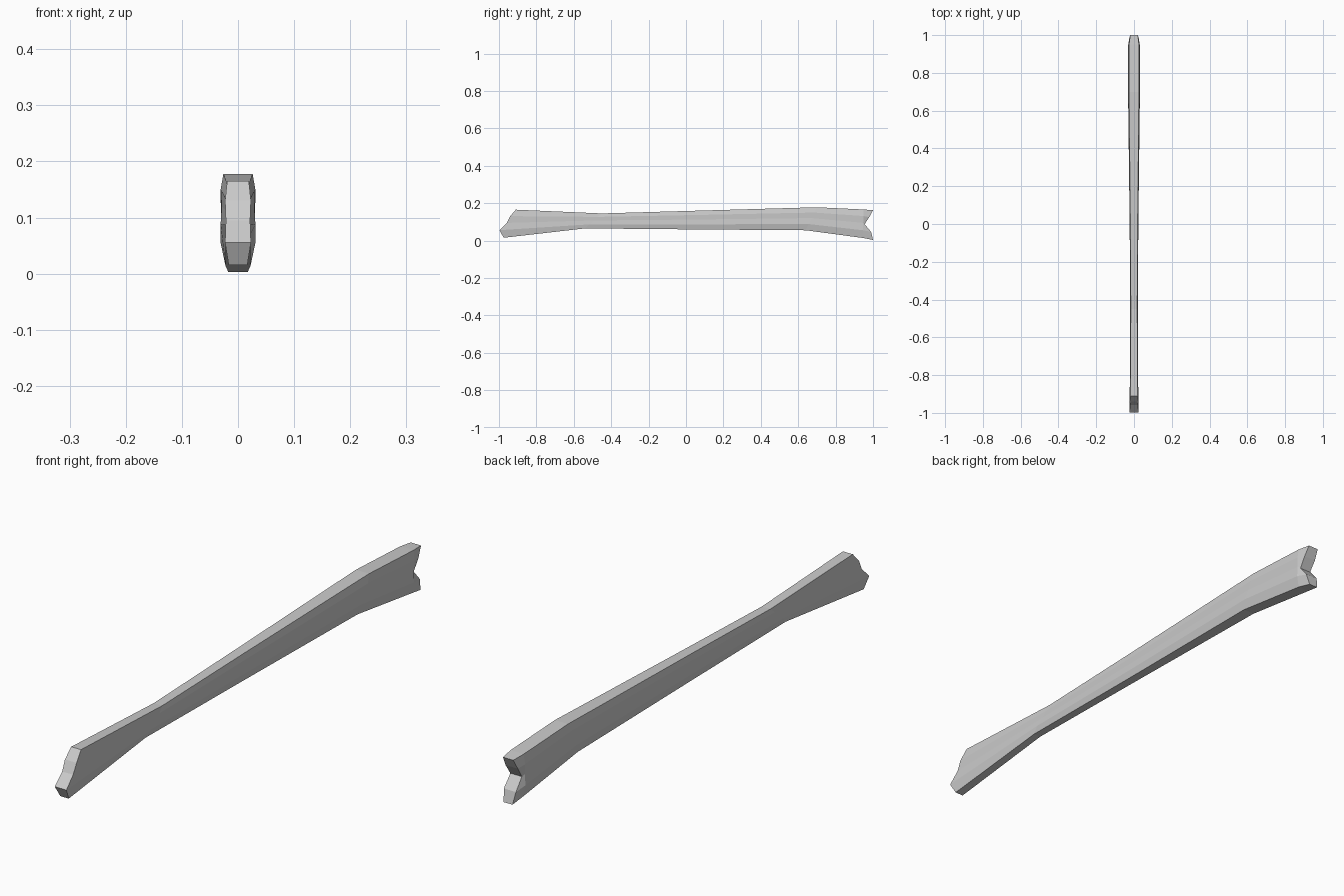
import bpy, bmesh

if "Cube" in bpy.data.objects:
    bpy.data.objects.remove(bpy.data.objects["Cube"])

# Cross-section rule: height fraction and width factor from underside to top
LEVELS = [(0, 0.72), (0.27, 1), (0.53, 0.94), (0.77, 1), (1, 0.84)]

# Stations along the beam: y at underside, y at top, underside z, top z, half width
STATIONS = [
    (-0.975, -0.91, 0.015, 0.165, 0.023),
    (-0.54, -0.45, 0.065, 0.145, 0.020),
    (0, 0, 0.06, 0.158, 0.023),
    (0.64, 0.70, 0.055, 0.178, 0.031),
    (0.945, 0.95, 0.014, 0.166, 0.031),
    (1, 1, 0.003, 0.162, 0.024),
]

# Ragged end outlines: y offset at each level
END_STEPS = {0: (0, -0.04, -0.017, -0.015, 0), 5: (0, -0.01, -0.045, -0.02, 0)}


def make_ring(bm, index):
    y0, y1, z0, z1, half = STATIONS[index]
    steps = END_STEPS.get(index, (0,) * 5)
    rows = [(f * w and half * w or half * w, y0 + (y1 - y0) * f + d, z0 + (z1 - z0) * f)
            for (f, w), d in zip(LEVELS, steps)]
    right = [bm.verts.new(p) for p in rows]
    left = [bm.verts.new((-x, y, z)) for x, y, z in reversed(rows)]
    return right + left


# Loft the faceted beam
bm = bmesh.new()
rings = [make_ring(bm, i) for i in range(len(STATIONS))]
for r, s in zip(rings, rings[1:]):
    for i in range(10):
        j = (i + 1) % 10
        bm.faces.new((r[i], r[j], s[j], s[i]))

# Stepped front end and notched back end
for r in (rings[0], rings[-1]):
    for i in range(4):
        bm.faces.new((r[i], r[i + 1], r[8 - i], r[9 - i]))
bmesh.ops.recalc_face_normals(bm, faces=bm.faces)

mesh = bpy.data.meshes.new("broken_plank")
bm.to_mesh(mesh)
bm.free()
plank = bpy.data.objects.new("broken_plank", mesh)
bpy.context.collection.objects.link(plank)
